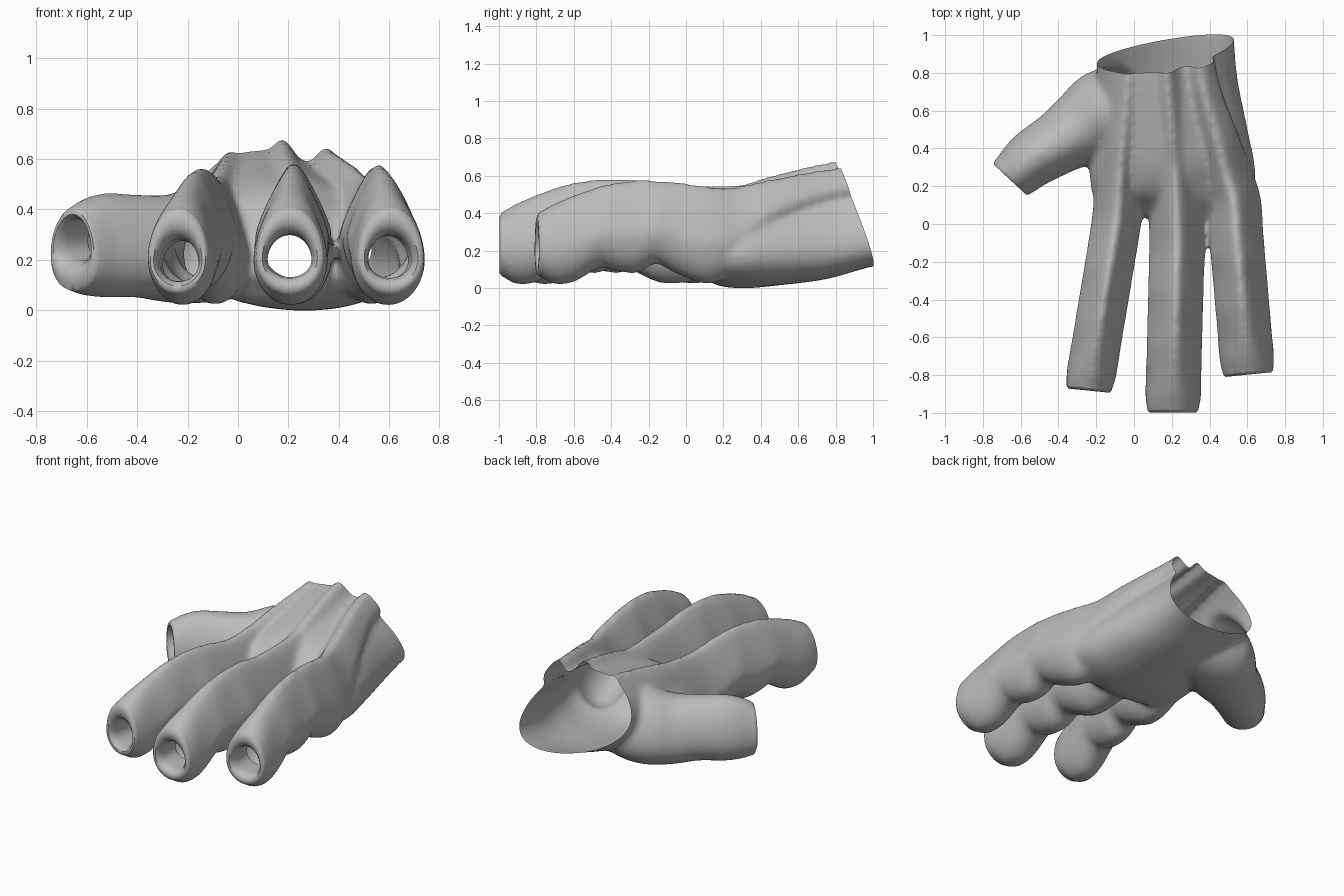
import bpy, bmesh, math
from mathutils import Vector

cube = bpy.data.objects.get("Cube")
if cube:
    bpy.data.objects.remove(cube, do_unlink=True)

SIDES = 28
STEPS = 4
bm = bmesh.new()


def smooth_path(rows):
    """Ease between the stations with a spline through all of their values."""
    out = []
    for i in range(len(rows) - 1):
        quad = (rows[max(i - 1, 0)], rows[i], rows[i + 1], rows[min(i + 2, len(rows) - 1)])
        for k in range(STEPS):
            t = k / STEPS
            out.append([b + 0.5 * t * (c - a + t * (2 * a - 5 * b + 4 * c - d
                                                    + t * (3 * (b - c) + d - a)))
                        for a, b, c, d in zip(*quad)])
    return out + [list(rows[-1])]


def loft(rows, flat=1.0, tilt=0.0):
    """Closed tube through (x, y, half width, bottom, top, pointedness of the upper side)."""
    stations = smooth_path(rows)
    rings = []
    for i, (x, y, w, low, high, point) in enumerate(stations):
        a, b = stations[max(i - 1, 0)], stations[min(i + 1, len(stations) - 1)]
        along = Vector((b[0] - a[0], b[1] - a[1], 0)).normalized()
        side = Vector((-along.y, along.x, 0))
        mid = low + 0.42 * (high - low)
        ring = []
        for k in range(SIDES):
            t = 2 * math.pi * k / SIDES
            s, c = math.sin(t), math.cos(t)
            rise = (high - mid) * s if s > 0 else -(mid - low) * abs(s) ** flat
            across = w * c * (1 - point * max(s, 0))
            ring.append(bm.verts.new(Vector((x, y, mid + rise + tilt * y * c)) + side * across))
        rings.append(ring)
    for r, q in zip(rings, rings[1:]):
        for k in range(SIDES):
            n = (k + 1) % SIDES
            bm.faces.new((r[k], r[n], q[n], q[k]))
    bm.faces.new(rings[0][::-1])
    bm.faces.new(rings[-1])


# Palm and wrist
loft([(0.22, 0.04, 0.33, 0.12, 0.30, 0.1),
      (0.22, 0.15, 0.42, 0.02, 0.43, 0.1),
      (0.20, 0.30, 0.44, 0.00, 0.52, 0.1),
      (0.19, 0.50, 0.41, 0.02, 0.57, 0.1),
      (0.175, 0.75, 0.375, 0.06, 0.615, 0.1),
      (0.165, 1.0, 0.365, 0.14, 0.645, 0.1),
      (0.16, 1.2, 0.36, 0.17, 0.65, 0.1)], flat=0.9, tilt=0.1)

# Thumb
loft([(0.08, 0.62, 0.18, 0.06, 0.50, 0.1),
      (-0.12, 0.60, 0.235, 0.03, 0.51, 0.1),
      (-0.27, 0.51, 0.205, 0.03, 0.46, 0.1),
      (-0.40, 0.43, 0.17, 0.05, 0.46, 0.1),
      (-0.53, 0.35, 0.155, 0.05, 0.465, 0.1),
      (-0.61, 0.28, 0.138, 0.06, 0.44, 0.1),
      (-0.66, 0.235, 0.125, 0.08, 0.405, 0.05),
      (-0.72, 0.175, 0.115, 0.10, 0.38, 0.0)], flat=0.85)

# Fingers: distance behind the tip, width factor, bottom, top, pointedness
SHAPE = [(-0.07, 0.80, 0.09, 0.37, 0.0), (0.02, 0.93, 0.06, 0.41, 0.03),
         (0.09, 1.0, 0.02, 0.45, 0.1), (0.20, 1.0, 0.03, 0.50, 0.3),
         (0.34, 1.0, 0.11, 0.55, 0.45), (0.42, 1.0, 0.09, 0.57, 0.5),
         (0.54, 1.0, 0.08, 0.585, 0.55), (0.64, 1.0, 0.13, 0.585, 0.55),
         (0.74, 1.0, 0.08, 0.58, 0.55), (0.92, 1.0, 0.02, 0.555, 0.5)]


def finger(tip_y, tip_x, root_x, wrist_x, width, knuckle, crest):
    """Finger with pads below, running back into a tendon ridge that ends at the wrist."""
    rows = []
    for d, w, low, high, point in SHAPE:
        f = min(max(d, 0) / 0.9, 1)
        rows.append((tip_x + (root_x - tip_x) * f, tip_y + d, width * w, low,
                     high - knuckle * f, point))
    for y, w, low, high in ((0.26, 0.95, 0.10, 0.55), (0.45, 0.8, 0.30, 0.60),
                            (0.8, 0.6, 0.45, 0.68), (1.2, 0.55, 0.48, 0.71)):
        f = min((y - 0.1) / 0.75, 1)
        rows.append((root_x + (wrist_x - root_x) * f, y, width * w, low,
                     high - crest * f, 0.5))
    loft(rows)


finger(-0.88, -0.24, -0.09, -0.025, 0.132, 0.03, 0.05)
finger(-1.0, 0.205, 0.228, 0.17, 0.148, 0.0, 0.0)
finger(-0.80, 0.605, 0.528, 0.34, 0.145, 0.01, 0.04)

# Fuse the parts into one smooth skin
bmesh.ops.recalc_face_normals(bm, faces=bm.faces[:])
mesh = bpy.data.meshes.new("hollow_hand")
bm.to_mesh(mesh)
bm.free()
hand = bpy.data.objects.new("hollow_hand", mesh)
bpy.context.collection.objects.link(hand)
bpy.ops.object.select_all(action='DESELECT')
hand.select_set(True)
bpy.context.view_layer.objects.active = hand
fuse = hand.modifiers.new("fuse", 'REMESH')
fuse.mode = 'VOXEL'
fuse.voxel_size = 0.016
soften = hand.modifiers.new("soften", 'SMOOTH')
soften.factor = 0.5
soften.iterations = 14
for name in ("fuse", "soften"):
    bpy.ops.object.modifier_apply(modifier=name)

bm = bmesh.new()
bm.from_mesh(hand.data)


def cut(faces, co, no):
    """Slice off everything beyond a plane and return the open rim."""
    geom = set(faces)
    for f in faces:
        geom.update(f.edges)
        geom.update(f.verts)
    res = bmesh.ops.bisect_plane(bm, geom=list(geom), plane_co=co, plane_no=no,
                                 dist=0.0001, clear_outer=True)
    return [e for e in res["geom_cut"]
            if isinstance(e, bmesh.types.BMEdge) and e.is_valid and e.is_boundary]


# Slanted wrist opening
cut([f for f in bm.faces if f.calc_center_median().y > 0.6],
    Vector((0, 1.003, 0)), Vector((-0.1, 1, 0.33)).normalized())

# Digit openings with a rounded lip and a short inner sleeve; the last value shifts the hole
for co, no, lift in (((-0.24, -0.87, 0.22), (-0.1, -1, 0), -0.008),
                     ((0.205, -0.985, 0.23), (0, -1, 0), -0.004),
                     ((0.605, -0.785, 0.23), (0.1, -1, 0), -0.004),
                     ((-0.65, 0.245, 0.25), (-0.68, -0.73, 0), 0.01)):
    co, no = Vector(co), Vector(no).normalized()
    near = []
    for f in bm.faces:
        away = f.calc_center_median() - co
        if away.length < 0.27 and abs(away.x) < 0.19:
            near.append(f)
    rim = cut(near, co, no)
    for scale, push in ((0.92, 0.012), (0.88, 0.0), (0.86, -0.02), (0.93, -0.04), (1.0, -0.12)):
        new = bmesh.ops.extrude_edge_only(bm, edges=rim)["geom"]
        verts = [v for v in new if isinstance(v, bmesh.types.BMVert)]
        rim = [e for e in new if isinstance(e, bmesh.types.BMEdge) and e.is_boundary
               and all(v in verts for v in e.verts)]
        centre = sum((v.co for v in verts), Vector()) / len(verts)
        squash = Vector((scale, scale, scale ** 1.6))
        for v in verts:
            v.co = centre + (v.co - centre) * squash + no * push + Vector((0, 0, lift))

# Stand on the ground
low = min(v.co.z for v in bm.verts)
for v in bm.verts:
    v.co.z -= low
bmesh.ops.recalc_face_normals(bm, faces=bm.faces[:])
bm.to_mesh(hand.data)
bm.free()

# Plain grey
grey = bpy.data.materials.new("plain_grey")
grey.use_nodes = True
colour = (0.5, 0.5, 0.5, 1)
grey.diffuse_color = colour
grey.node_tree.nodes["Principled BSDF"].inputs["Base Color"].default_value = colour
hand.data.materials.clear()
hand.data.materials.append(grey)
bpy.ops.object.shade_smooth_by_angle(angle=math.radians(50))
